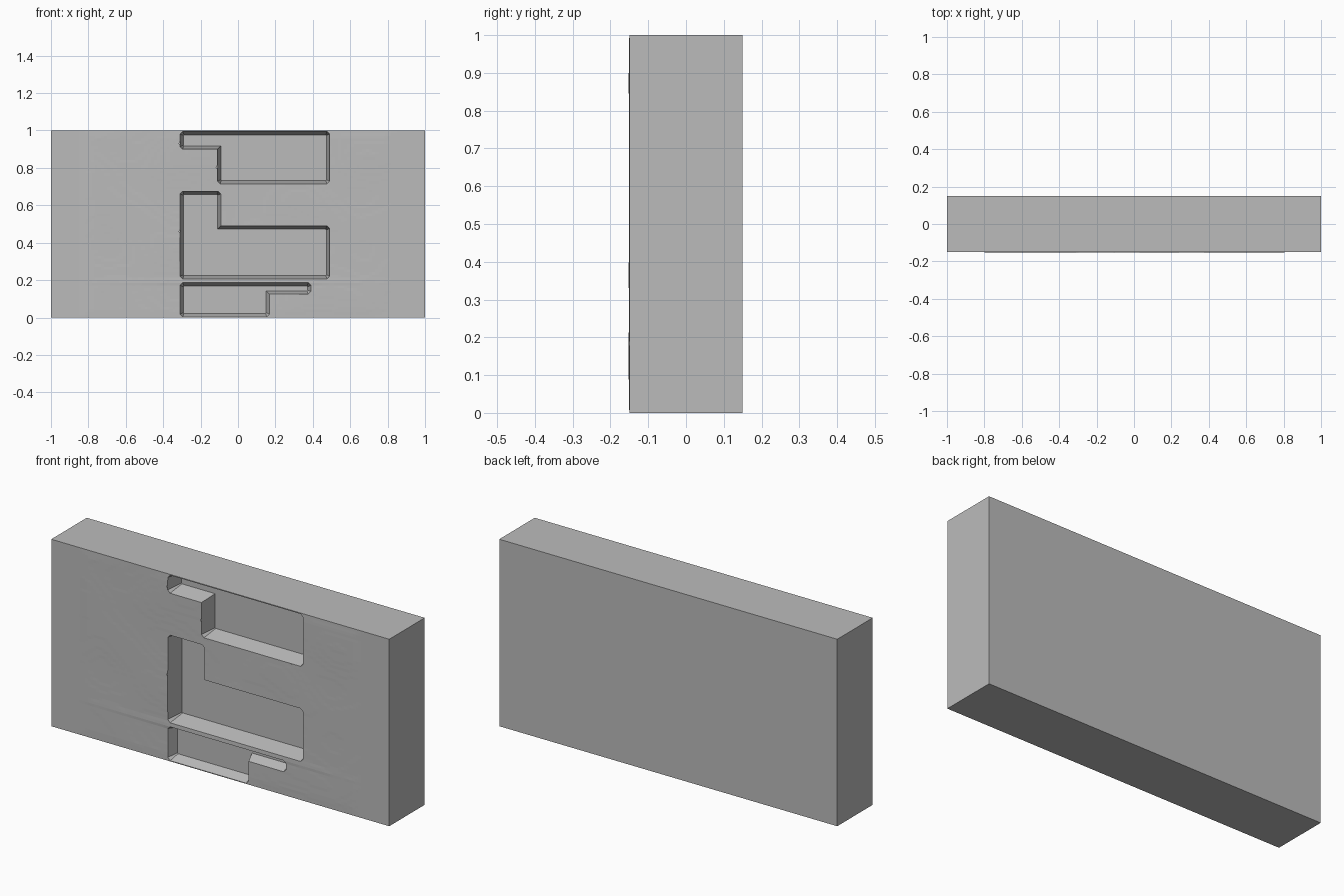
import bpy, bmesh
from mathutils import Vector, noise

cube = bpy.data.objects.get("Cube")
if cube:
    bpy.data.objects.remove(cube, do_unlink=True)

FRONT, BACK, TAPER, CHAMFER = -0.15, 0.15, 0.018, 0.014

stone = bpy.data.materials.new("plain grey")
stone.use_nodes = True
grey = (0.5, 0.5, 0.5, 1)
stone.diffuse_color = grey
stone.node_tree.nodes["Principled BSDF"].inputs["Base Color"].default_value = grey


def add_object(name, bm):
    bmesh.ops.recalc_face_normals(bm, faces=bm.faces[:])
    mesh = bpy.data.meshes.new(name)
    bm.to_mesh(mesh)
    bm.free()
    mesh.materials.append(stone)
    obj = bpy.data.objects.new(name, mesh)
    bpy.context.scene.collection.objects.link(obj)
    return obj


def relief(x, z):
    """Faint terraced ripples plus one low horizontal ridge."""
    fade = max(0, min(1, (0.84 - abs(x)) / 0.06, z / 0.04, (1 - z) / 0.04))
    ripple = round((noise.noise(Vector((x * 3, z * 4, 2))) + 0.6) * 5) * 0.0003
    ridge = 0.003 * max(0, 1 - abs(z - 0.19) / 0.018) * max(0, 1 - abs(x) / 0.85)
    return fade * max(0, ripple) + ridge


# Slab: fine front sheet extruded back to a plain box
bm = bmesh.new()
cols, rows = 120, 70
grid = [[bm.verts.new((2 * i / cols - 1, FRONT, j / rows)) for i in range(cols + 1)]
        for j in range(rows + 1)]
for j in range(rows):
    for i in range(cols):
        bm.faces.new((grid[j][i], grid[j][i + 1], grid[j + 1][i + 1], grid[j + 1][i]))
border = grid[0] + [r[-1] for r in grid[1:-1]] + grid[-1][::-1] + [r[0] for r in grid[-2:0:-1]]
corners = [grid[0][0], grid[0][-1], grid[-1][-1], grid[-1][0]]
back = [bm.verts.new((v.co.x, BACK, v.co.z)) for v in corners]
bm.faces.new(back)
starts = [border.index(v) for v in corners] + [len(border)]
for k in range(4):
    side = (border + border[:1])[starts[k]:starts[k + 1] + 1]
    bm.faces.new(side + [back[(k + 1) % 4], back[k]])
for row in grid[1:-1]:
    for v in row[1:-1]:
        v.co.y -= relief(v.co.x, v.co.z)
slab = add_object("wall_slab", bm)


def outline(points, inset, chamfer):
    """Inset a clockwise right-angled outline and clip its outward corners."""
    result = []
    for i, p in enumerate(points):
        p = Vector(p)
        a = (p - Vector(points[i - 1])).normalized()
        b = (Vector(points[(i + 1) % len(points)]) - p).normalized()
        p = p + inset * (Vector((a.y, -a.x)) + Vector((b.y, -b.x)))
        if a.x * b.y - a.y * b.x < 0:
            result += [p - a * chamfer, p + b * chamfer]
        else:
            result.append(p)
    return result


def pocket(name, points, depth):
    """Cutter with sloping walls, narrowing towards the pocket floor."""
    bm = bmesh.new()
    loops = []
    for y, inset, chamfer in ((FRONT - 0.02, 0, CHAMFER), (FRONT, 0, CHAMFER),
                              (FRONT + depth, TAPER, CHAMFER / 4)):
        loops.append([bm.verts.new((p.x, y, p.y)) for p in outline(points, inset, chamfer)])
    for near, far in zip(loops, loops[1:]):
        for i in range(len(near)):
            bm.faces.new((near[i - 1], near[i], far[i], far[i - 1]))
    bm.faces.new(loops[0])
    bm.faces.new(loops[-1])
    cutter = add_object(name, bm)
    cutter.hide_render = True
    cutter.hide_set(True)
    cutter.display_type = 'WIRE'
    mod = slab.modifiers.new(name, 'BOOLEAN')
    mod.operation = 'DIFFERENCE'
    mod.solver = 'EXACT'
    mod.object = cutter
    return cutter


cutters = [
    pocket("upper_pocket_cutter", [(-0.31, 0.995), (0.49, 0.995), (0.49, 0.715),
                                   (-0.11, 0.715), (-0.11, 0.9), (-0.31, 0.9)], 0.088),
    pocket("middle_pocket_cutter", [(-0.31, 0.675), (-0.092, 0.675), (-0.092, 0.49),
                                    (0.49, 0.49), (0.49, 0.207), (-0.31, 0.207)], 0.095),
    pocket("lower_pocket_cutter", [(-0.31, 0.186), (0.39, 0.186), (0.39, 0.125),
                                   (0.168, 0.125), (0.168, 0.004), (-0.31, 0.004)], 0.055),
]

# Bake the cuts and drop the cutters
bpy.context.view_layer.update()
cut = bpy.data.meshes.new_from_object(slab.evaluated_get(bpy.context.evaluated_depsgraph_get()))
slab.modifiers.clear()
slab.data = cut
for c in cutters:
    bpy.data.objects.remove(c, do_unlink=True)
